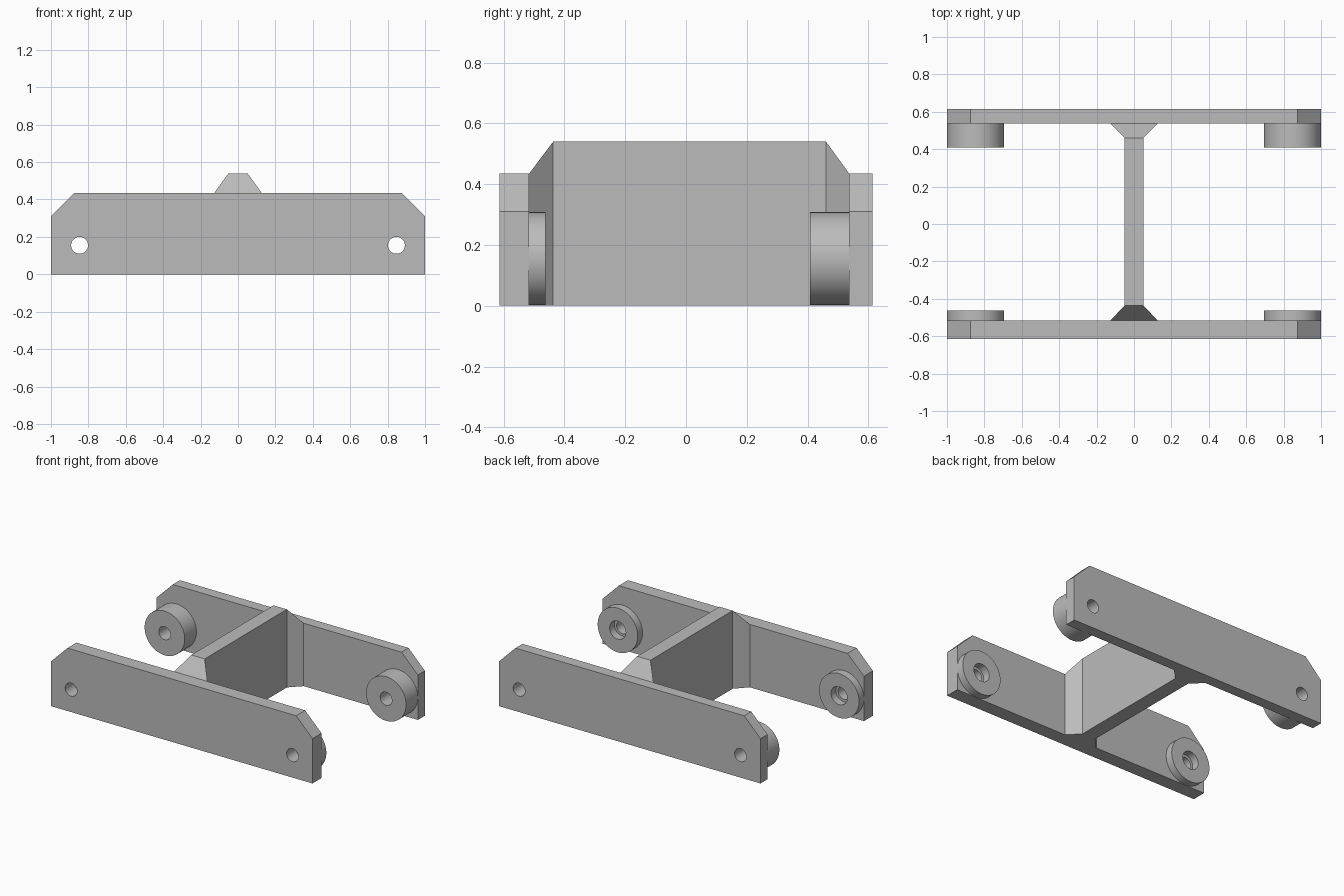
import bpy, bmesh, math
from mathutils import Matrix

if "Cube" in bpy.data.objects:
    bpy.data.objects.remove(bpy.data.objects["Cube"])

grey = bpy.data.materials.new("plain grey")
grey.use_nodes = True
grey.diffuse_color = (0.5, 0.5, 0.5, 1)
grey.node_tree.nodes["Principled BSDF"].inputs["Base Color"].default_value = (0.5, 0.5, 0.5, 1)

HOLE_X, HOLE_Z = 0.847, 0.155
BOSS_R, HOLE_R, RECESS_R = 0.153, 0.045, 0.062


def add_object(name, bm):
    bmesh.ops.recalc_face_normals(bm, faces=bm.faces)
    mesh = bpy.data.meshes.new(name)
    bm.to_mesh(mesh)
    bm.free()
    mesh.materials.append(grey)
    obj = bpy.data.objects.new(name, mesh)
    bpy.context.collection.objects.link(obj)
    return obj


def loft(name, sections):
    """Skin a row of cross-sections and cap both ends."""
    bm = bmesh.new()
    rings = [[bm.verts.new(p) for p in s] for s in sections]
    n = len(rings[0])
    for a, b in zip(rings, rings[1:]):
        for i in range(n):
            j = (i + 1) % n
            bm.faces.new((a[i], a[j], b[j], b[i]))
    bm.faces.new(rings[0])
    bm.faces.new(rings[-1])
    return add_object(name, bm)


def cylinder(name, x, radius, y0, y1):
    """Round bar along y at the height of the holes."""
    bm = bmesh.new()
    place = Matrix.Translation((x, (y0 + y1) / 2, HOLE_Z)) @ Matrix.Rotation(math.pi / 2, 4, "X")
    bmesh.ops.create_cone(bm, cap_ends=True, segments=64, radius1=radius,
                          radius2=radius, depth=y1 - y0, matrix=place)
    return add_object(name, bm)


def drill(obj, x, radius, y0, y1):
    cutter = cylinder("drill_cutter", x, radius, y0, y1)
    cutter.hide_render = True
    mod = obj.modifiers.new("hole", "BOOLEAN")
    mod.operation = "DIFFERENCE"
    mod.solver = "EXACT"
    mod.object = cutter
    bpy.context.view_layer.objects.active = obj
    bpy.ops.object.modifier_apply(modifier=mod.name)
    bpy.data.objects.remove(cutter)


def smooth(obj):
    bpy.ops.object.select_all(action="DESELECT")
    obj.select_set(True)
    bpy.context.view_layer.objects.active = obj
    bpy.ops.object.shade_smooth_by_angle(angle=math.radians(30))


# Side plates with clipped upper corners, each carrying two drilled bosses
outline = [(-1, 0), (1, 0), (1, 0.31), (0.875, 0.435), (-0.875, 0.435), (-1, 0.31)]
sides = {
    "front": ((-0.614, -0.516), (-0.516, -0.463), RECESS_R),
    "back": ((0.537, 0.614), (0.408, 0.537), HOLE_R),
}
for side, (plate_y, boss_y, bore) in sides.items():
    plate = loft(side + "_plate", [[(x, y, z) for x, z in outline] for y in plate_y])
    for hand, x in (("left", HOLE_X), ("right", -HOLE_X)):
        drill(plate, x, HOLE_R, -1, 1)
        boss = cylinder(f"{side}_{hand}_boss", x, BOSS_R, *boss_y)
        drill(boss, x, bore, -1, 1)
        smooth(boss)
    smooth(plate)

# Cross web, flaring out and stepping down to meet both plates
stations = [(-0.516, 0.127, 0.435), (-0.437, 0.051, 0.54),
            (0.461, 0.051, 0.54), (0.537, 0.127, 0.435)]
loft("cross_web", [[(-w, y, 0), (w, y, 0), (w, y, h), (-w, y, h)] for y, w, h in stations])
